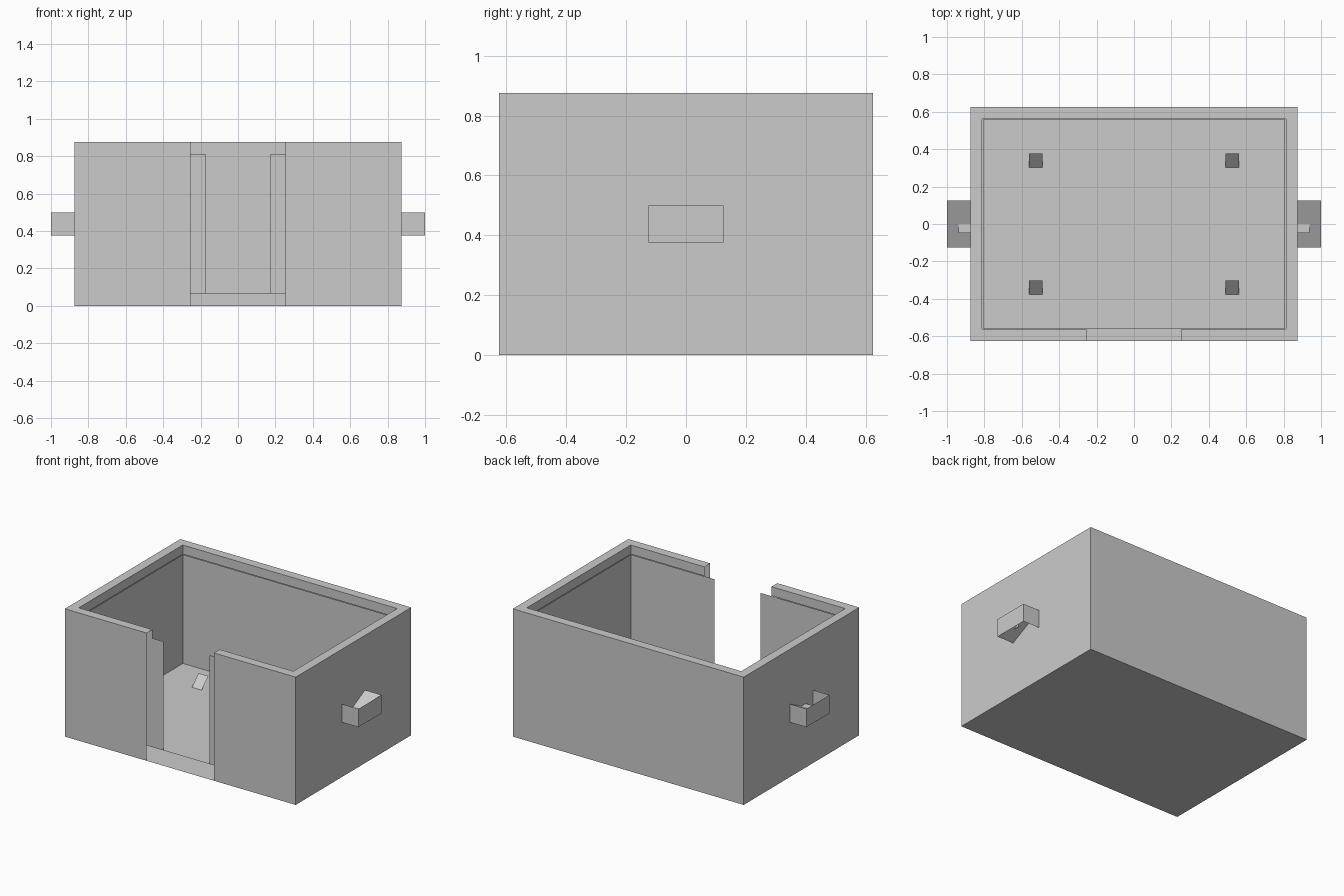
import bpy
import bmesh
from mathutils import Vector

cube = bpy.data.objects.get("Cube")
if cube:
    bpy.data.objects.remove(cube, do_unlink=True)

grey = bpy.data.materials.new("light_grey")
grey.use_nodes = True
colour = (0.6, 0.6, 0.6, 1)
grey.diffuse_color = colour
grey.node_tree.nodes["Principled BSDF"].inputs["Base Color"].default_value = colour

W, D, H = 0.875, 0.625, 0.875      # outer half width, half depth, height
LIP = 0.0625                       # rim width and lip depth
IW, ID = 0.808, 0.558              # inner lining
FLOOR, TOP = 0.067, 0.8125
DOOR, INNER_DOOR = 0.254, 0.174    # half widths of the doorway


def rect(x, y, z, facing):
    """Flat panel; the axis given as one number is its plane."""
    if not isinstance(x, tuple):
        pts = [(x, y[0], z[0]), (x, y[1], z[0]), (x, y[1], z[1]), (x, y[0], z[1])]
    elif not isinstance(y, tuple):
        pts = [(x[0], y, z[0]), (x[1], y, z[0]), (x[1], y, z[1]), (x[0], y, z[1])]
    else:
        pts = [(x[0], y[0], z), (x[1], y[0], z), (x[1], y[1], z), (x[0], y[1], z)]
    return pts, facing


def ramp(x, y, z):
    """Panel that climbs from front to back."""
    pts = [(x[0], y[0], z[0]), (x[1], y[0], z[0]), (x[1], y[1], z[1]), (x[0], y[1], z[1])]
    return pts, (0, 0, 1)


def build(name, panels):
    bm = bmesh.new()
    for pts, facing in panels:
        face = bm.faces.new([bm.verts.new(p) for p in pts])
        face.normal_update()
        if face.normal.dot(Vector(facing)) < 0:
            face.normal_flip()
    bmesh.ops.remove_doubles(bm, verts=bm.verts, dist=0.0001)
    mesh = bpy.data.meshes.new(name)
    bm.to_mesh(mesh)
    bm.free()
    mesh.materials.append(grey)
    obj = bpy.data.objects.new(name, mesh)
    bpy.context.collection.objects.link(obj)


def walls(w, d, z, gap, out):
    """Four upright walls with a doorway gap in the front one."""
    return [
        rect((-w, w), d, z, (0, out, 0)),
        rect(-w, (-d, d), z, (-out, 0, 0)),
        rect(w, (-d, d), z, (out, 0, 0)),
        rect((-w, -gap), -d, z, (0, -out, 0)),
        rect((gap, w), -d, z, (0, -out, 0)),
    ]


# Outer shell and underside
build("outer_walls", walls(W, D, (0, H), DOOR, 1))
build("base", [rect((-W, W), (-D, D), 0, (0, 0, -1))])

# Flat rim and the lip hanging from it
lw, ld = W - LIP, D - LIP
up = (0, 0, 1)
build("rim", [
    rect((-W, W), (ld, D), H, up),
    rect((-W, -lw), (-ld, ld), H, up),
    rect((lw, W), (-ld, ld), H, up),
    rect((-W, -DOOR), (-D, -ld), H, up),
    rect((DOOR, W), (-D, -ld), H, up),
])
build("lip", walls(lw, ld, (TOP, H), DOOR, -1))

# Inner lining and raised floor
build("inner_walls", walls(IW, ID, (FLOOR, TOP), INNER_DOOR, -1))
build("floor", [rect((-IW, IW), (-ID, ID), FLOOR, up)])

# Small tilted tabs on the floor
for side, sx in (("right", -1), ("left", 1)):
    for end, sy in (("front", -1), ("back", 1)):
        cx, cy, r = 0.525 * sx, 0.34 * sy, 0.037
        build(f"{end}_{side}_floor_tab",
              [ramp((cx - r, cx + r), (cy - r, cy + r), (FLOOR, FLOOR + 0.068))])

# Side handles: a frame, a tilted shelf and a small peg
for side, s in (("right", -1), ("left", 1)):
    x = tuple(sorted((s * W, s)))
    y, z = (-0.125, 0.125), (0.375, 0.5)
    build(f"{side}_handle_frame", [
        rect(s, y, z, (s, 0, 0)),
        rect(x, y[0], z, (0, -1, 0)),
        rect(x, y[1], z, (0, 1, 0)),
    ])
    build(f"{side}_handle_shelf", [ramp(x, y, z)])
    px = tuple(sorted((s * W, s * 0.937)))
    py, pz = (-0.047, 0), (0.414, 0.4375)
    build(f"{side}_handle_peg", [
        rect(px, py, pz[1], up),
        rect(px, py[0], pz, (0, -1, 0)),
        rect(s * 0.937, py, pz, (s, 0, 0)),
    ])
